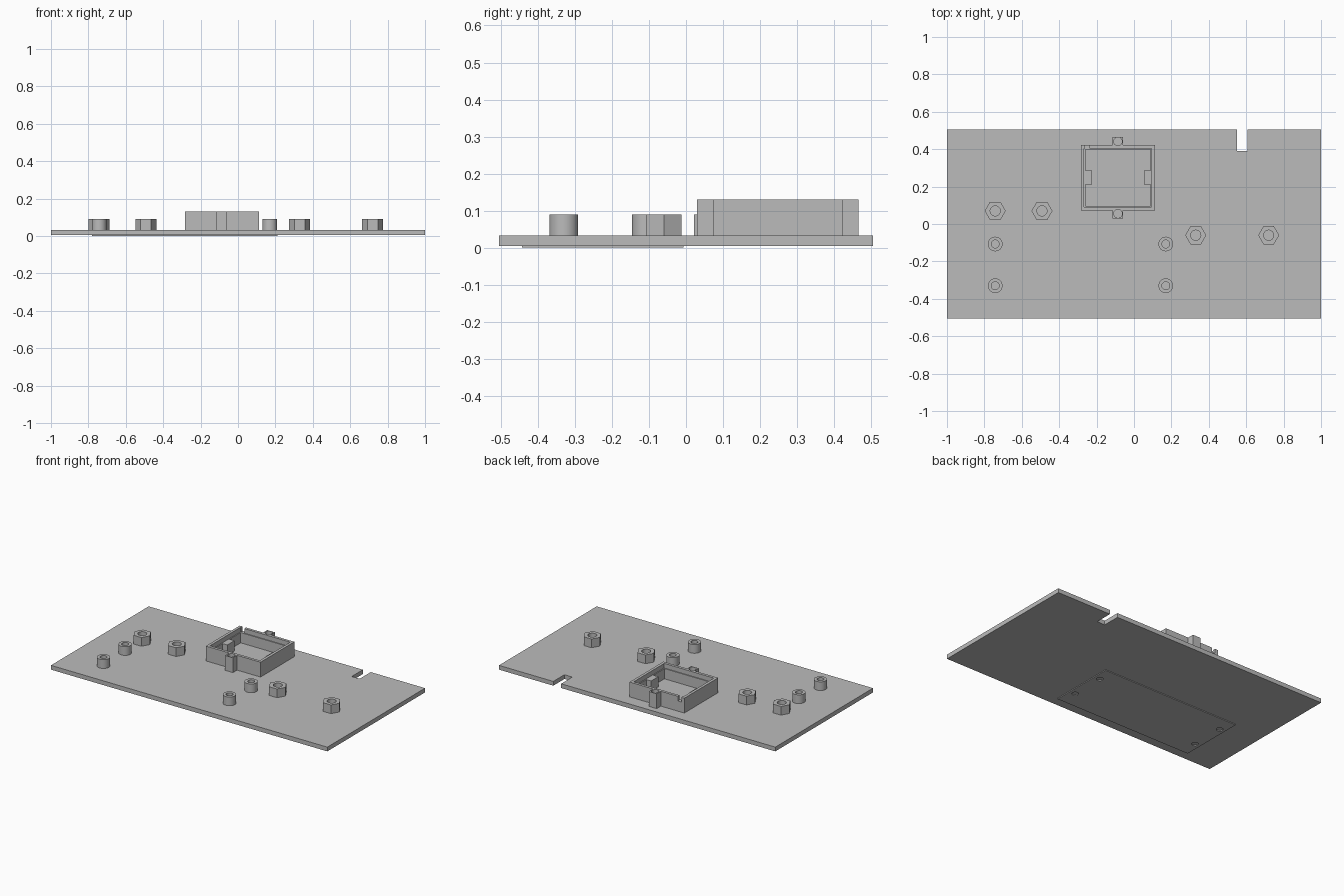
import bpy, bmesh, math
from mathutils import Matrix, Vector

if "Cube" in bpy.data.objects:
    bpy.data.objects.remove(bpy.data.objects["Cube"], do_unlink=True)

grey = bpy.data.materials.new("plain grey")
grey.use_nodes = True
grey.diffuse_color = (0.5, 0.5, 0.5, 1)
grey.node_tree.nodes["Principled BSDF"].inputs["Base Color"].default_value = (0.5, 0.5, 0.5, 1)

TOP = 0.033      # upper face of the base plate
UNDER = 0.005    # lower face of the base plate


def finish(name, bm):
    bmesh.ops.recalc_face_normals(bm, faces=bm.faces)
    mesh = bpy.data.meshes.new(name)
    bm.to_mesh(mesh)
    bm.free()
    mesh.materials.append(grey)
    obj = bpy.data.objects.new(name, mesh)
    bpy.context.scene.collection.objects.link(obj)
    return obj


def box(name, x, y, z):
    """Block from (min, max) pairs."""
    bm = bmesh.new()
    size = [b - a for a, b in (x, y, z)]
    mid = [(a + b) / 2 for a, b in (x, y, z)]
    bmesh.ops.create_cube(bm, size=1, matrix=Matrix.Translation(mid) @ Matrix.Diagonal((*size, 1)))
    return finish(name, bm)


def cylinder(name, x, y, r, z0, z1):
    bm = bmesh.new()
    bmesh.ops.create_cone(bm, cap_ends=True, segments=32, radius1=r, radius2=r, depth=z1 - z0,
                          matrix=Matrix.Translation((x, y, (z0 + z1) / 2)))
    return finish(name, bm)


def boolean(obj, tool, operation):
    """Apply a boolean and remove its tool."""
    tool.hide_render = True
    mod = obj.modifiers.new("cut", "BOOLEAN")
    mod.operation, mod.object, mod.solver = operation, tool, "EXACT"
    bpy.context.view_layer.objects.active = obj
    bpy.ops.object.modifier_apply(modifier=mod.name)
    bpy.data.objects.remove(tool, do_unlink=True)


def smooth(obj):
    bpy.ops.object.select_all(action="DESELECT")
    obj.select_set(True)
    bpy.context.view_layer.objects.active = obj
    bpy.ops.object.shade_smooth_by_angle(angle=math.radians(25))


def hollow(name, x, y, sides, radius, bore, height):
    """Standing prism with a round bore open at the top."""
    bm = bmesh.new()
    bmesh.ops.create_cone(bm, cap_ends=True, segments=sides, radius1=radius, radius2=radius,
                          depth=height - TOP,
                          matrix=Matrix.Translation((x, y, (height + TOP) / 2))
                          @ Matrix.Rotation(math.pi / 2, 4, "Z"))
    obj = finish(name, bm)
    boolean(obj, cylinder("bore", x, y, bore, 0, 0.2), "DIFFERENCE")
    smooth(obj)
    return obj


# Base plate with the slot in its back edge
plate = box("base_plate", (-1, 1), (-0.505, 0.505), (UNDER, TOP))
boolean(plate, box("slot", (0.55, 0.607), (0.39, 0.6), (-1, 1)), "DIFFERENCE")

# Thin pad underneath, with shallow round recesses below the posts
posts = [(x, y) for x in (-0.742, 0.17) for y in (-0.107, -0.33)]
pad = box("underside_pad", (-0.78, 0.21), (-0.443, -0.007), (0, UNDER))
for x, y in posts:
    boolean(pad, cylinder("recess", x, y, 0.02, -0.1, 0.1), "DIFFERENCE")

# Round posts
for i, (x, y) in enumerate(posts):
    hollow(f"round_post_{i + 1}", x, y, 48, 0.039, 0.021, 0.09)

# Hexagonal standoffs, with corners pointing left and right
for i, (x, y) in enumerate([(-0.742, 0.07), (-0.492, 0.07), (0.33, -0.06), (0.72, -0.06)]):
    obj = hollow(f"hex_standoff_{i + 1}", x, y, 6, 0.056, 0.027, 0.09)
    pivot = Matrix.Translation((x, y, 0))
    obj.data.transform(pivot @ Matrix.Rotation(math.pi / 2 if abs(max(
        v.co.x for v in obj.data.vertices) - x - 0.056) > 0.002 else 0, 4, "Z") @ pivot.inverted())

# Square frame with outer lugs
CX, CY, RIM = -0.086, 0.248, 0.13


def around(half_x, half_y):
    return (CX - half_x, CX + half_x), (CY - half_y, CY + half_y)


frame = box("square_frame", *around(0.198, 0.175), (TOP, RIM))
boolean(frame, box("lugs", *around(0.028, 0.218), (TOP, RIM)), "UNION")

# Stepped opening: slightly wider near the rim
boolean(frame, box("opening", *around(0.174, 0.151), (0, 0.2)), "DIFFERENCE")
boolean(frame, box("rim_step", *around(0.18, 0.157), (0.1, 0.2)), "DIFFERENCE")

# Bores in the lugs and a small notch in the back wall
for side in (-1, 1):
    boolean(frame, cylinder("lug_bore", CX, CY + side * 0.193, 0.0225, 0, 0.2), "DIFFERENCE")
boolean(frame, box("notch", (-0.262, -0.238), (0.38, 0.46), (0.1, 0.2)), "DIFFERENCE")
smooth(frame)

# Inner support tabs on the left and right walls
for name, side in (("right_tab", -1), ("left_tab", 1)):
    ends = sorted((CX + side * 0.178, CX + side * 0.139))
    box(name, ends, (CY - 0.037, CY + 0.037), (TOP, 0.1))
